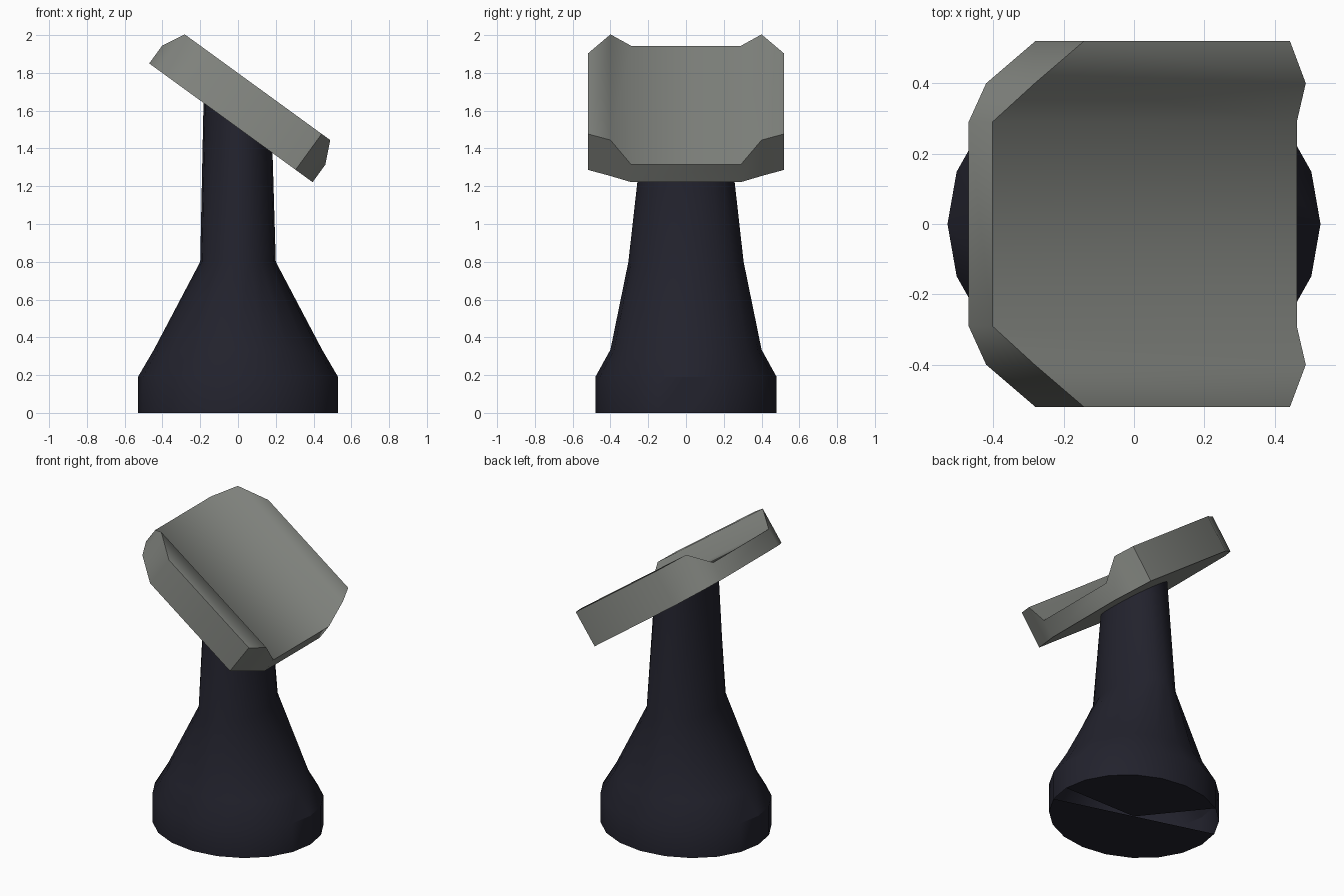
import bpy, bmesh, math

if "Cube" in bpy.data.objects:
    bpy.data.objects.remove(bpy.data.objects["Cube"])

SLOPE = math.tan(math.radians(36))          # tilt of the head, falling towards +x


def under_z(x):
    """Height of the head's underside plane."""
    return 1.5085 - SLOPE * x


def make_material(name, rgb):
    m = bpy.data.materials.new(name)
    m.diffuse_color = (*rgb, 1)
    m.use_nodes = True
    m.node_tree.nodes["Principled BSDF"].inputs["Base Color"].default_value = m.diffuse_color
    return m


def finish(bm, name, material, angle):
    me = bpy.data.meshes.new(name)
    bm.to_mesh(me)
    bm.free()
    ob = bpy.data.objects.new(name, me)
    bpy.context.collection.objects.link(ob)
    me.materials.append(material)
    bpy.ops.object.select_all(action='DESELECT')
    ob.select_set(True)
    bpy.context.view_layer.objects.active = ob
    bpy.ops.object.shade_smooth_by_angle(angle=math.radians(angle))
    return ob


navy = make_material("dark_navy", (0.016, 0.016, 0.026))
grey = make_material("warm_grey", (0.225, 0.235, 0.215))

# Pedestal: stacked 20-sided ellipses, last ring slanted to meet the head
N = 20
bm = bmesh.new()
rings = []
for rx, ry, z in [(0.53, 0.48, 0), (0.53, 0.48, 0.19), (0.445, 0.40, 0.335),
                  (0.20, 0.305, 0.80), (0.182, 0.222, None)]:
    ring = []
    for i in range(N):
        a = 2 * math.pi * i / N
        x, y = rx * math.cos(a), ry * math.sin(a)
        ring.append(bm.verts.new((x, y, under_z(x) + 0.03 if z is None else z)))
    rings.append(ring)
for lo, hi in zip(rings, rings[1:]):
    for i in range(N):
        j = (i + 1) % N
        bm.faces.new((lo[i], lo[j], hi[j], hi[i]))
bm.faces.new(rings[-1])
# Base plate, with the open wedges seen from below
hub = bm.verts.new((0, 0, 0))
for i in range(N):
    if i not in (7, 8, 19):
        bm.faces.new((hub, rings[0][(i + 1) % N], rings[0][i]))
finish(bm, "pedestal", navy, 30)

# Head: slanted slab with raised side rails, mirrored cross-sections along y
# each station: y, x of the high end, x of the low end (underside), thickness
half = [(0.52, -0.28, 0.305, 0.235), (0.40, -0.42, 0.35, 0.235), (0.29, -0.47, 0.395, 0.115)]
stations = [(-y, a, b, t) for y, a, b, t in half] + half[::-1]
nx, nz = math.sin(math.radians(36)), math.cos(math.radians(36))
bm = bmesh.new()
loops = []
for y, a, b, t in stations:
    pts = [(a, 0), (b, 0), (b, t), (a, t)]
    loops.append([bm.verts.new((x + nx * h, y, under_z(x) + nz * h)) for x, h in pts])
for p, q in zip(loops, loops[1:]):
    for i in range(4):
        j = (i + 1) % 4
        bm.faces.new((p[i], p[j], q[j], q[i]))
bm.faces.new(loops[0])
bm.faces.new(loops[-1][::-1])
bmesh.ops.recalc_face_normals(bm, faces=bm.faces[:])
finish(bm, "head", grey, 50)
